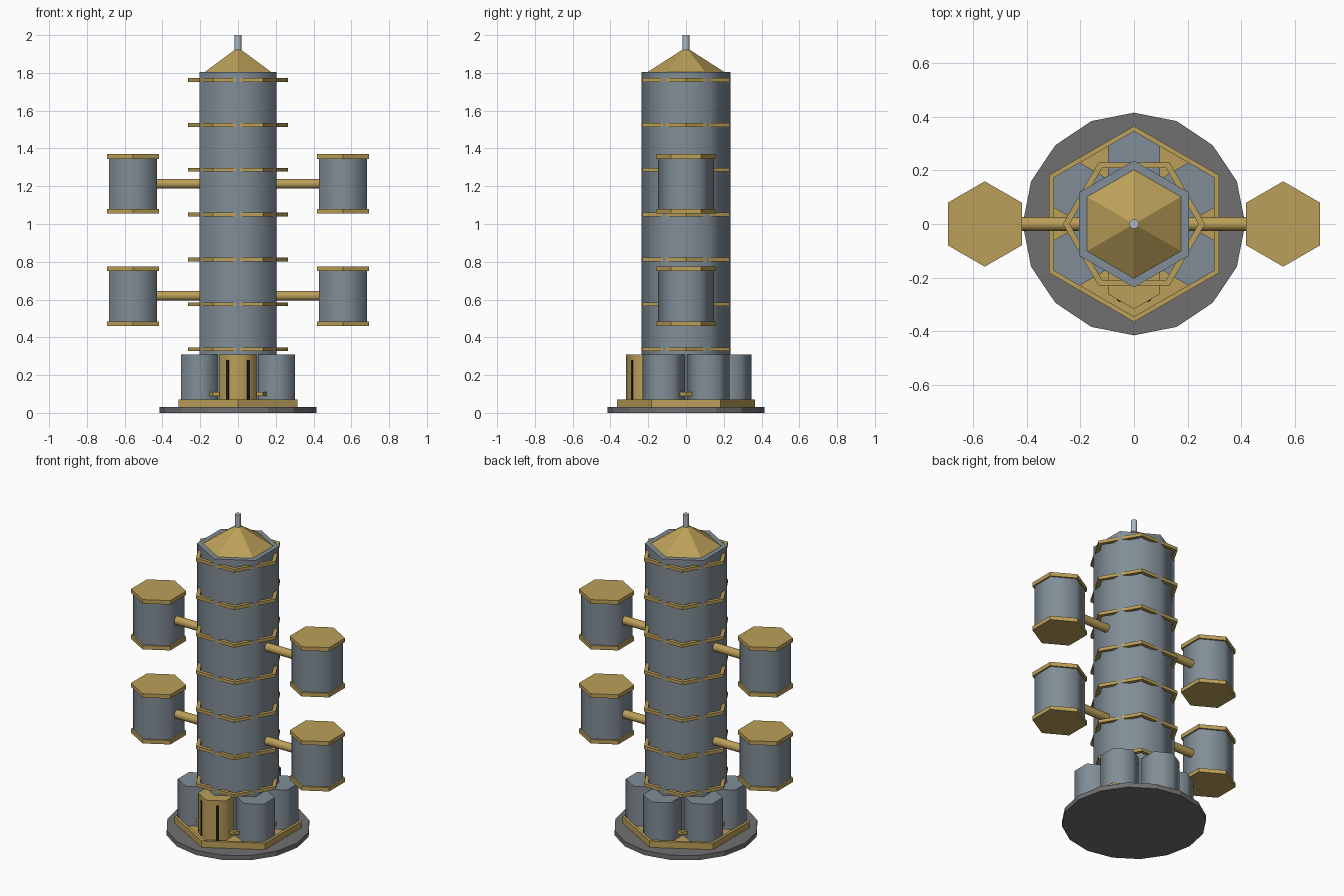
import bpy, bmesh
from math import pi, cos, sin, radians
from mathutils import Matrix

if "Cube" in bpy.data.objects:
    bpy.data.objects.remove(bpy.data.objects["Cube"])


def material(name, rgb):
    m = bpy.data.materials.new(name)
    m.diffuse_color = (*rgb, 1)
    m.use_nodes = True
    m.node_tree.nodes["Principled BSDF"].inputs["Base Color"].default_value = m.diffuse_color
    return m


STEEL = material("steel", (0.22, 0.27, 0.31))
GOLD = material("gold", (0.50, 0.35, 0.10))
DARK = material("dark_grey", (0.16, 0.16, 0.16))
BLACK = material("black", (0.01, 0.01, 0.01))
SILVER = material("silver", (0.42, 0.48, 0.54))


def finish(name, bm, mat, smooth=None):
    bmesh.ops.recalc_face_normals(bm, faces=bm.faces)
    me = bpy.data.meshes.new(name)
    bm.to_mesh(me)
    bm.free()
    me.materials.append(mat)
    ob = bpy.data.objects.new(name, me)
    bpy.context.collection.objects.link(ob)
    if smooth:
        bpy.ops.object.select_all(action='DESELECT')
        ob.select_set(True)
        bpy.context.view_layer.objects.active = ob
        bpy.ops.object.shade_smooth_by_angle(angle=radians(smooth))
    return ob


def lathe(name, profile, mat, sides=6, turn=pi / 2, xy=(0, 0), smooth=None, closed=False):
    """Sweep (radius, z) points around a polygon; open profiles get end caps."""
    bm = bmesh.new()
    rings = []
    for r, z in profile:
        if r == 0:
            rings.append([bm.verts.new((xy[0], xy[1], z))] * sides)
        else:
            rings.append([bm.verts.new((xy[0] + r * cos(turn + 2 * pi * i / sides),
                                        xy[1] + r * sin(turn + 2 * pi * i / sides), z))
                          for i in range(sides)])
    pairs = list(zip(rings, rings[1:])) + ([(rings[-1], rings[0])] if closed else [])
    for a, b in pairs:
        for i in range(sides):
            j = (i + 1) % sides
            quad = list(dict.fromkeys((a[i], a[j], b[j], b[i])))
            bm.faces.new(quad)
    if not closed:
        for (r, _), ring in ((profile[0], rings[0]), (profile[-1], rings[-1])):
            if r:
                bm.faces.new(ring)
    return finish(name, bm, mat, smooth)


# ground disc and hexagonal plinth with a shallow raised rim
lathe("ground_disc", [(0.415, 0), (0.415, 0.03)], DARK, sides=16)
lathe("plinth", [(0.365, 0.03), (0.365, 0.07), (0.345, 0.07), (0.345, 0.06)], GOLD)

# main tower, roof and finial
lathe("tower", [(0.236, 0.05), (0.236, 1.805)], STEEL, smooth=65)
lathe("roof", [(0.21, 1.80), (0, 1.935)], GOLD)
lathe("finial", [(0.018, 1.90), (0.018, 2.0)], SILVER, sides=12, smooth=40)

# hollow floor rings, turned 30 degrees to the tower
for k in range(8):
    z = 0.1 + k * 0.2374
    lathe(f"floor_ring_{k + 1}", [(0.265, z - 0.01), (0.265, z + 0.01),
                                  (0.24, z + 0.01), (0.24, z - 0.01)],
          GOLD, turn=0, closed=True)

# annexes around the foot, with the gold entrance at the front
for k, deg in enumerate((30, 90, 150, 210, 330)):
    a = radians(deg)
    lathe(f"annex_{k + 1}", [(0.112, 0.05), (0.112, 0.31)], STEEL,
          xy=(0.235 * cos(a), 0.235 * sin(a)), smooth=65)
lathe("entrance", [(0.112, 0.05), (0.112, 0.31)], GOLD, xy=(0, -0.205), smooth=65)

# dark slits on the slanted entrance faces
for side, label in ((-1, "left"), (1, "right")):
    bm = bmesh.new()
    bmesh.ops.create_cube(bm, size=1, matrix=(
        Matrix.Translation((side * 0.056, -0.285, 0.17))
        @ Matrix.Rotation(side * pi / 6, 4, 'Z')
        @ Matrix.Diagonal((0.016, 0.006, 0.22, 1))))
    finish(f"entrance_slit_{label}", bm, BLACK)

# hanging side pods on horizontal arms
for level, arm_z, low, high in (("lower", 0.62, 0.46, 0.775), ("upper", 1.213, 1.055, 1.37)):
    for side, label in ((-1, "left"), (1, "right")):
        tag = f"{level}_{label}"
        c = (side * 0.556, 0)
        lathe(f"pod_{tag}", [(0.148, low + 0.02), (0.148, high - 0.02)], STEEL, xy=c, smooth=65)
        lathe(f"pod_floor_{tag}", [(0.159, low), (0.159, low + 0.025)], GOLD, xy=c)
        lathe(f"pod_lid_{tag}", [(0.159, high - 0.025), (0.159, high)], GOLD, xy=c)
        bm = bmesh.new()
        bmesh.ops.create_cone(bm, cap_ends=True, segments=16, radius1=0.026, radius2=0.026,
                              depth=0.28, matrix=Matrix.Translation((side * 0.31, 0, arm_z))
                              @ Matrix.Rotation(pi / 2, 4, 'Y'))
        finish(f"arm_{tag}", bm, GOLD, smooth=40)
